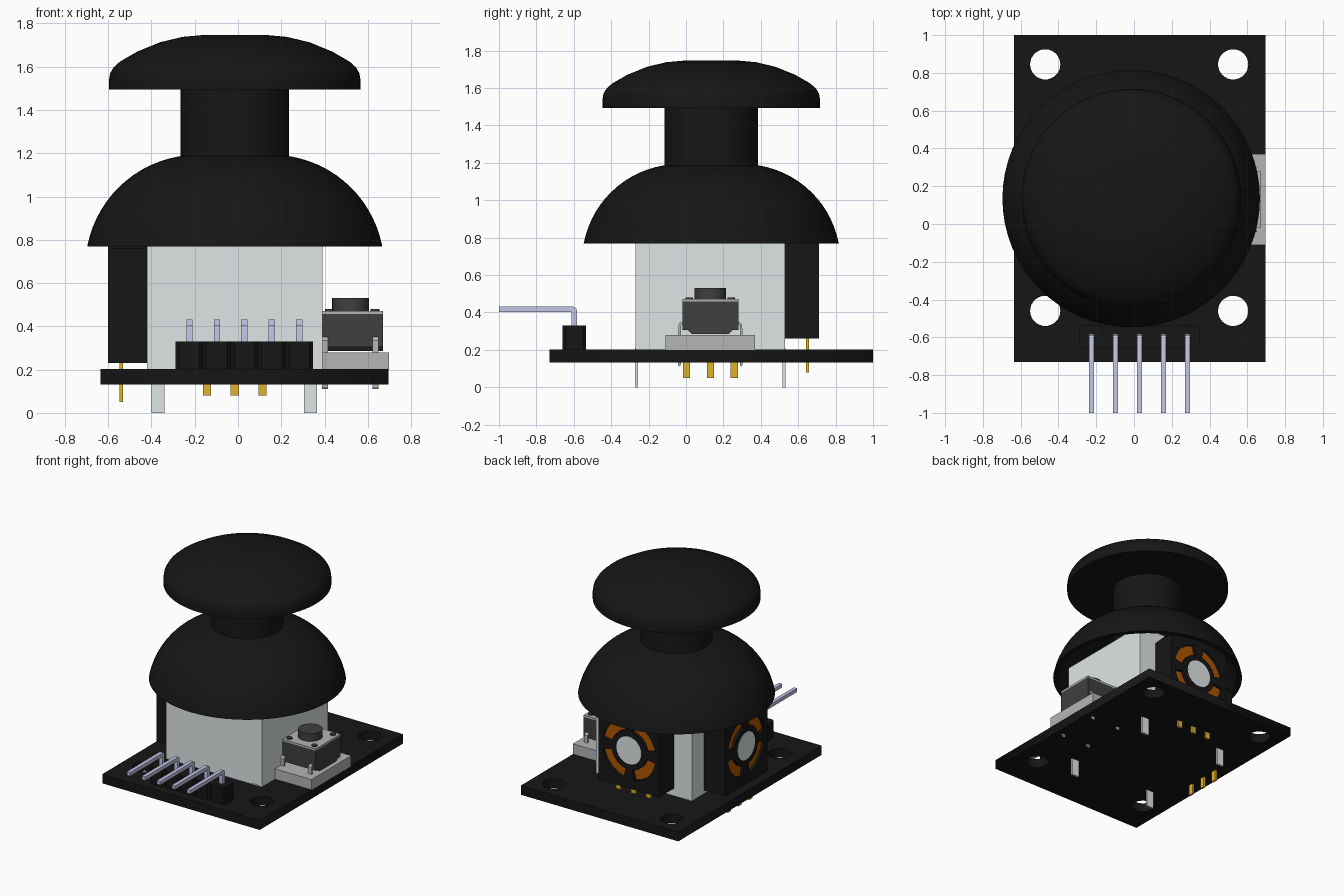
import bpy, bmesh
from math import sin, cos, pi, radians

if "Cube" in bpy.data.objects:
    bpy.data.objects.remove(bpy.data.objects["Cube"])


def mat(name, r, g, b):
    m = bpy.data.materials.new(name)
    m.diffuse_color = (r, g, b, 1)
    m.use_nodes = True
    m.node_tree.nodes["Principled BSDF"].inputs["Base Color"].default_value = m.diffuse_color
    return m


BLACK = mat("black plastic", .008, .008, .008)
DARK = mat("dark grey", .05, .05, .05)
LIGHT = mat("light grey", .74, .79, .79)
BASE = mat("pale grey", .46, .46, .46)
STEEL = mat("pin steel", .56, .58, .82)
GOLD = mat("gold", .75, .45, .02)
ORANGE = mat("orange", .42, .09, 0)


def finish(name, bm, material, smooth=False):
    bmesh.ops.recalc_face_normals(bm, faces=bm.faces)
    me = bpy.data.meshes.new(name)
    bm.to_mesh(me)
    bm.free()
    ob = bpy.data.objects.new(name, me)
    bpy.context.collection.objects.link(ob)
    me.materials.append(material)
    if smooth:
        bpy.ops.object.select_all(action='DESELECT')
        ob.select_set(True)
        bpy.context.view_layer.objects.active = ob
        bpy.ops.object.shade_smooth_by_angle(angle=radians(35))
    return ob


def prism(name, pts, axis, lo, hi, material, smooth=False):
    """Extrude a 2D outline along x (y,z points), y (x,z) or z (x,y)."""
    place = {'x': lambda a, b, d: (d, a, b),
             'y': lambda a, b, d: (a, d, b),
             'z': lambda a, b, d: (a, b, d)}[axis]
    bm = bmesh.new()
    v0 = [bm.verts.new(place(a, b, lo)) for a, b in pts]
    v1 = [bm.verts.new(place(a, b, hi)) for a, b in pts]
    bm.faces.new(v0)
    bm.faces.new(v1)
    n = len(pts)
    for i in range(n):
        j = (i + 1) % n
        bm.faces.new((v0[i], v0[j], v1[j], v1[i]))
    return finish(name, bm, material, smooth)


def box(name, x0, x1, y0, y1, z0, z1, material):
    return prism(name, [(x0, y0), (x1, y0), (x1, y1), (x0, y1)], 'z', z0, z1, material)


def cut(ob, cutter):
    m = ob.modifiers.new("cut", 'BOOLEAN')
    m.operation = 'DIFFERENCE'
    m.solver = 'EXACT'
    m.object = cutter
    bpy.context.view_layer.objects.active = ob
    bpy.ops.object.modifier_apply(modifier=m.name)
    bpy.data.objects.remove(cutter)


def arc(cx, cy, r, a0, a1, n):
    return [(cx + r * cos(a0 + (a1 - a0) * i / n), cy + r * sin(a0 + (a1 - a0) * i / n))
            for i in range(n + 1)]


def circle(cx, cy, r, n=32):
    return arc(cx, cy, r, 0, 2 * pi, n)[:-1]


def lathe(name, profile, cx, cy, material, n=64):
    bm = bmesh.new()
    vs = [bm.verts.new((cx + r, cy, z)) for r, z in profile]
    es = [bm.edges.new(p) for p in zip(vs, vs[1:])]
    bmesh.ops.spin(bm, geom=vs + es, cent=(cx, cy, 0), axis=(0, 0, 1),
                   angle=2 * pi, steps=n, use_merge=True)
    bmesh.ops.remove_doubles(bm, verts=bm.verts, dist=1e-4)
    return finish(name, bm, material, True)


CX, CY = -.015, .135

# Circuit board with four round mounting holes
curve = bpy.data.curves.new("circuit_board", 'CURVE')
curve.dimensions = '2D'
curve.fill_mode = 'BOTH'
curve.extrude = .035
outlines = [[(-.635, -.73), (.695, -.73), (.695, 1), (-.635, 1)]]
outlines += [circle(x, y, .08) for x in (-.47, .525) for y in (-.46, .845)]
for pts in outlines:
    s = curve.splines.new('POLY')
    s.points.add(len(pts) - 1)
    for p, (x, y) in zip(s.points, pts):
        p.co = (x, y, 0, 1)
    s.use_cyclic_u = True
board = bpy.data.objects.new("circuit_board", curve)
bpy.context.collection.objects.link(board)
board.location.z = .167
curve.materials.append(BLACK)
board.select_set(True)
bpy.context.view_layer.objects.active = board
bpy.ops.object.convert(target='MESH')

# Stick: hollow dome skirt, neck and mushroom cap
dome = arc(.17, .672, .521, pi / 2, radians(10.85), 16)
inner = arc(.17, .672, .485, radians(11.66), pi / 2, 16)
lathe("dome_skirt", [(0, 1.193)] + dome + inner + [(0, 1.157)], CX, CY, BLACK)
lathe("stick_neck", [(0, .85), (.25, .85), (.25, 1.5), (0, 1.5)], CX, CY, BLACK)
lathe("thumb_cap", [(0, 1.494), (.581, 1.494), (.581, 1.54), (.576, 1.57), (.56, 1.597), (.53, 1.624),
                    (.45, 1.67), (.345, 1.713), (.24, 1.738), (.14, 1.747), (0, 1.747)],
      CX, CY, BLACK)

# Housing and its four mounting tabs
box("housing", -.42, .39, -.27, .53, .2, .88, LIGHT)
for x in (-.37, .335):
    for y in (-.265, .523):
        box("housing_tab", x - .03, x + .03, y - .008, y + .008, 0, .21, LIGHT)


# Rotary sensors on the left and the back: tracks lie in shallow pockets
def sensor(side, axis, c, inside, outside, z0):
    d = 1 if outside > inside else -1
    t = z0 + .63
    w = .255
    zc = z0 + .29
    body = prism(side + "_sensor_body", [(c - w, z0), (c + w, z0), (c + w, t - .1), (c + w - .1, t),
                                         (c - w + .1, t), (c - w, t - .1)], axis, inside, outside, BLACK)
    for k in range(4):
        a0, a1 = k * pi / 2 + .2, (k + 1) * pi / 2 - .2
        ring = arc(c, zc, .225, a0, a1, 10) + arc(c, zc, .148, a1, a0, 10)
        cut(body, prism("cutter", ring, axis, outside - d * .025, outside + d * .05, BLACK))
        prism(side + "_sensor_track", ring, axis, outside - d * .03, outside - d * .022, ORANGE)
    prism(side + "_sensor_shaft", circle(c, zc, .105), axis, outside - d * .02, outside + d * .001, LIGHT, True)
    pin = outside - d * .06
    for k in (-1, 0, 1):
        p = c + k * .128
        h, q = (.019, .008) if axis == 'y' else (.008, .019)
        x, y = (p, pin) if axis == 'y' else (pin, p)
        box(side + "_sensor_pin", x - h, x + h, y - q, y + q, z0 - .18, z0 + .01, GOLD)


sensor("back", 'y', CX, .53, .71, .26)
sensor("left", 'x', .13, -.42, -.6, .23)

# Pin header: five chamfered blocks with bent pins
for i in range(5):
    x = .029 + (i - 2) * .127
    a, c = .0635, .016
    outline = [(x - a, -.66 + c), (x - a + c, -.66), (x + a - c, -.66), (x + a, -.66 + c),
               (x + a, -.535 - c), (x + a - c, -.535), (x - a + c, -.535), (x - a, -.535 - c)]
    prism("header_block", outline, 'z', .2, .33, BLACK)
    prism("header_pin", [(-.583, .2), (-.583, .412), (-.589, .425), (-.602, .431), (-1, .431),
                         (-1, .403), (-.611, .403), (-.611, .2)], 'x', x - .014, x + .014, STEEL)

# Push switch on its spacer
SX, SY = .528, .13
box("switch_spacer", .385, .697, -.11, .37, .2, .28, BASE)
prism("switch_body", [(-.02, .305), (.01, .305), (.03, .285), (.23, .285), (.25, .305), (.28, .305),
                      (.28, .458), (-.02, .458)], 'x', .387, .67, DARK)
box("switch_top_plate", .387, .67, -.02, .28, .458, .472, BASE)
prism("switch_button", circle(.52, SY, .085), 'z', .472, .53, DARK, True)
for sx in (-1, 1):
    for sy in (-1, 1):
        x, y = SX + sx * .105, SY + sy * .112
        prism("switch_rivet", circle(x, y, .02, 16), 'z', .47, .481, DARK, True)
        lx = .519 + sx * .116
        leg = [(.14, .35), (.158, .35), (.17, .335), (.172, .28), (.172, .12), (.166, .11),
               (.158, .12), (.158, .33), (.14, .337)]
        prism("switch_leg", [(SY + sy * p, z) for p, z in leg], 'x', lx - .014, lx + .014, BASE)
